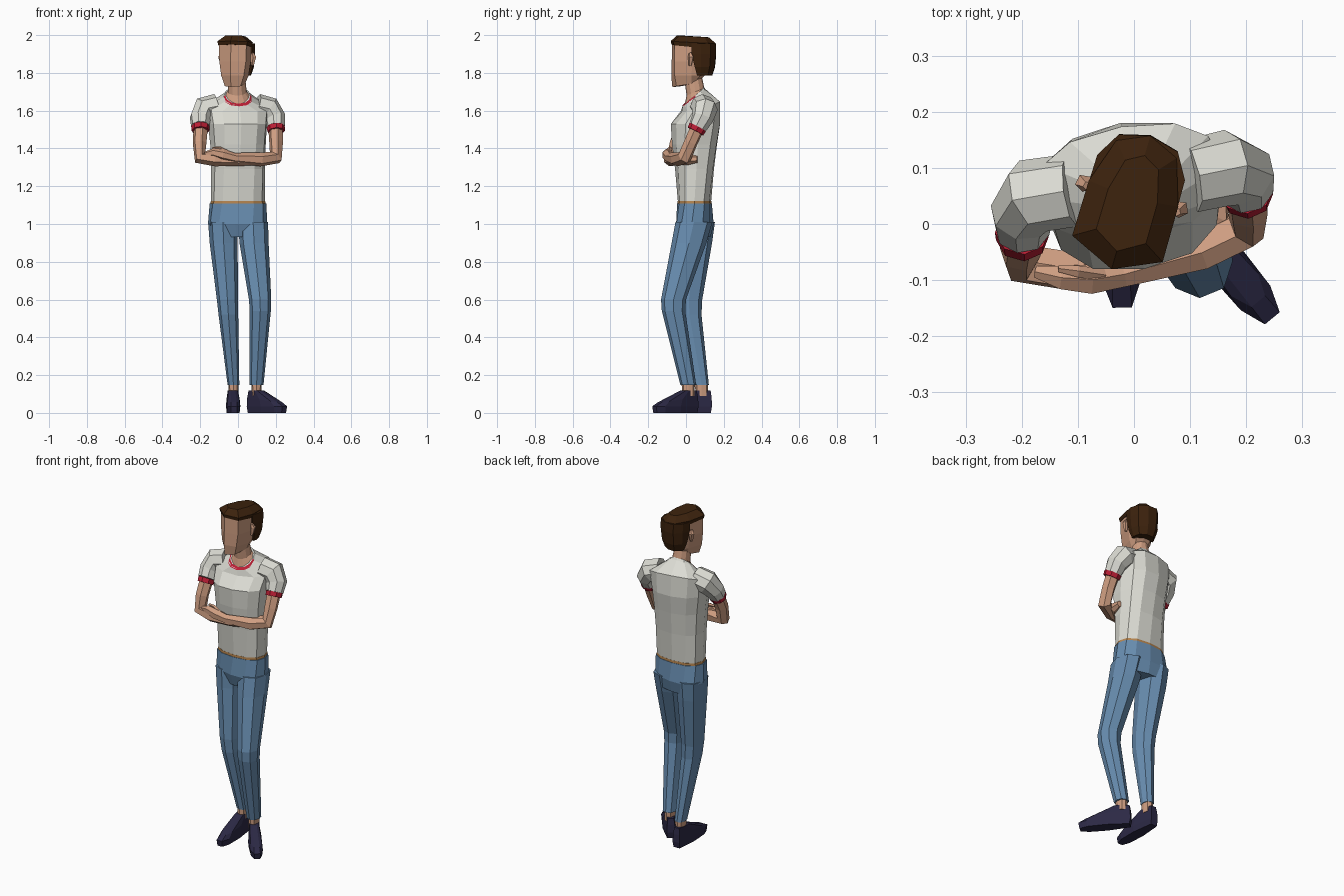
import bpy, bmesh, math
from mathutils import Vector, Matrix

if "Cube" in bpy.data.objects:
    bpy.data.objects.remove(bpy.data.objects["Cube"])


def mat(name, r, g, b):
    m = bpy.data.materials.new(name)
    m.diffuse_color = (r, g, b, 1)
    m.use_nodes = True
    m.node_tree.nodes["Principled BSDF"].inputs["Base Color"].default_value = m.diffuse_color
    return m


SHIRT = mat("shirt_white", .72, .72, .66)
RED = mat("trim_red", .50, .013, .035)
SKIN = mat("skin", .62, .34, .22)
HAIR = mat("hair_brown", .045, .016, .004)
JEANS = mat("jeans_blue", .14, .27, .44)
SHOE = mat("shoe_navy", .025, .022, .06)
BELT = mat("belt_tan", .48, .24, .08)


def loft(name, rings, mats, rule=None):
    """Skin a list of equal-length rings, cap both ends, flat shaded."""
    bm = bmesh.new()
    vs = [[bm.verts.new(p) for p in r] for r in rings]
    n = len(vs[0])
    for a, b in zip(vs, vs[1:]):
        for i in range(n):
            bm.faces.new((a[i], a[(i + 1) % n], b[(i + 1) % n], b[i]))
    bm.faces.new(vs[0][::-1])
    bm.faces.new(vs[-1])
    bmesh.ops.recalc_face_normals(bm, faces=bm.faces)
    if rule:
        for f in bm.faces:
            f.material_index = rule(f.calc_center_median())
    me = bpy.data.meshes.new(name)
    bm.to_mesh(me)
    bm.free()
    for m in mats:
        me.materials.append(m)
    ob = bpy.data.objects.new(name, me)
    bpy.context.collection.objects.link(ob)
    return ob


def ring(cx, cy, z, rx, ry, rot=0, tilt=0, n=12, p=.82):
    """Boxy horizontal ellipse; tilt raises the back and lowers the front."""
    out = []
    q = Matrix.Rotation(math.radians(rot), 2)
    for i in range(n):
        a = 2 * math.pi * i / n
        c, s = math.cos(a), math.sin(a)
        v = q @ Vector((rx * math.copysign(abs(c) ** p, c), ry * math.copysign(abs(s) ** p, s)))
        out.append(Vector((cx + v.x, cy + v.y, z + tilt * s)))
    return out


def tube(name, pts, m, n=6):
    """Tube along (x, y, z, radius) points, frame carried along the path."""
    P = [Vector(p[:3]) for p in pts]
    rings, prev, side = [], None, None
    for i, p in enumerate(P):
        t = (P[min(i + 1, len(P) - 1)] - P[max(i - 1, 0)]).normalized()
        if prev is None:
            side = t.orthogonal().normalized()
        else:
            side = prev.rotation_difference(t) @ side
        prev, up = t, t.cross(side)
        rings.append([p + pts[i][3] * (side * math.cos(a) + up * math.sin(a))
                      for a in (2 * math.pi * k / n for k in range(n))])
    return loft(name, rings, [m])


# Shirt body, turned slightly towards +x at the chest
loft("shirt_body", [
    ring(0, .045, 1.118, .143, .088),
    ring(0, .045, 1.29, .143, .103, 4),
    ring(0, .045, 1.42, .148, .12, 7),
    ring(-.003, .05, 1.53, .158, .132, 9),
    ring(-.005, .075, 1.622, .168, .1, 10, .03),
    ring(-.002, .042, 1.672, .075, .058, 6, .045)], [SHIRT])

# Collar trim, red only on the front
loft("collar", [
    ring(-.002, .042, 1.668, .078, .062, 6, .045),
    ring(-.002, .044, 1.682, .067, .05, 6, .045)], [SHIRT, RED],
    lambda c: 1 if c.y < .035 else 0)

# Neck
loft("neck", [
    ring(-.002, .044, 1.675, .068, .052, 6, .045, p=1),
    ring(-.004, .05, 1.70, .05, .047, 0, .02, p=1),
    ring(-.008, .035, 1.79, .045, .047, p=1)], [SKIN])

# Head and hair share one eight-point outline (side, forward)
OUT = [(0, .123), (.084, .086), (.083, -.015), (.056, -.097),
       (0, -.122), (-.056, -.097), (-.083, -.015), (-.084, .086)]
FWD, SIDE = Vector((-.28, -.96)), Vector((.96, -.28))


def head_ring(z, w, front, back, lift=0, shift=0):
    out = []
    for s, f in OUT:
        k = f * (front if f > 0 else back) + shift
        v = Vector((-.005, .04)) + SIDE * s * w + FWD * k
        out.append(Vector((v.x, v.y, z + lift * k)))
    return out


loft("head", [
    head_ring(1.742, .52, .95, .1, -.15),
    head_ring(1.785, .74, 1.0, .5),
    head_ring(1.86, .87, .98, .8),
    head_ring(1.95, .9, .96, .85),
    head_ring(1.97, .8, .9, .8)], [SKIN])
loft("hair_top", [
    head_ring(1.938, .93, .99, .98, .1),
    head_ring(1.962, 1.0, 1.02, 1.0, .05),
    head_ring(1.993, .55, .75, .7, .06)], [HAIR])
loft("hair_back", [
    head_ring(1.785, .72, .15, .42, 0, -.05),
    head_ring(1.83, .9, .3, .5, 0, -.055),
    head_ring(1.90, .97, .5, .56, 0, -.055),
    head_ring(1.955, .98, .5, .55, 0, -.055)], [HAIR])
for label, sg in (("right", 1), ("left", -1)):
    e = Vector((-.005, .04)) + SIDE * sg * .083 + FWD * -.005
    tube("ear_" + label, [(e.x, e.y, 1.838, .008), (e.x + sg * .006, e.y + .005, 1.885, .016),
                          (e.x, e.y, 1.905, .008)], SKIN, 5)

# Sleeves with red cuffs: shoulder, middle, cuff start, cuff end
SLEEVES = {
    "right": [(.10, .085, 1.625, .065), (.165, .1, 1.607, .068), (.196, .088, 1.56, .058),
              (.2, .062, 1.513, .049), (.202, .05, 1.49, .046)],
    "left": [(-.11, .06, 1.625, .065), (-.18, .05, 1.607, .068), (-.2, .018, 1.56, .057),
             (-.199, -.012, 1.517, .049), (-.199, -.026, 1.493, .047)]}
for label, pts in SLEEVES.items():
    tube("sleeve_" + label, pts[:4], SHIRT, 8)
    tube("cuff_" + label, pts[3:], RED, 8)

# Crossed arms, upper arm to finger tips
tube("arm_right", [(.198, .065, 1.52, .039), (.202, .025, 1.43, .037), (.2, -.008, 1.352, .038),
                   (.12, -.048, 1.342, .037), (-.02, -.088, 1.35, .027), (-.08, -.098, 1.366, .03),
                   (-.13, -.095, 1.378, .024), (-.175, -.085, 1.37, .012)], SKIN)
tube("arm_left", [(-.197, -.012, 1.52, .039), (-.203, -.05, 1.43, .037), (-.2, -.07, 1.35, .037),
                  (-.12, -.083, 1.342, .037), (0, -.075, 1.335, .028), (.09, -.045, 1.34, .03),
                  (.145, .015, 1.342, .029), (.15, .06, 1.342, .018)], SKIN)
tube("thumb_right", [(-.055, -.092, 1.378, .012), (-.1, -.085, 1.4, .011),
                     (-.135, -.08, 1.402, .006)], SKIN, 5)

# Belt and jeans
loft("belt", [ring(0, .045, 1.098, .146, .09), ring(0, .045, 1.122, .144, .089)], [BELT])
loft("jeans_hips", [
    ring(-.002, .05, .93, .125, .08, -6),
    ring(-.002, .047, 1.0, .158, .1, -6),
    ring(0, .045, 1.108, .15, .092)], [JEANS])
LEGS = {
    "left": [(-.08, .055, 1.01, .078, .098), (-.076, .048, .9, .074, .09),
             (-.056, .016, .6, .056, .07), (-.051, .018, .52, .052, .064),
             (-.024, .083, .148, .031, .038)],
    "right": [(.08, .042, 1.01, .079, .098), (.085, .016, .9, .077, .092),
              (.117, -.066, .6, .059, .066), (.118, -.066, .54, .056, .062),
              (.098, .012, .148, .037, .042)]}
for label, rows in LEGS.items():
    loft("jeans_leg_" + label, [ring(*r, n=8, p=.9) for r in rows], [JEANS])
    x, y = rows[-1][:2]
    loft("ankle_" + label, [ring(x, y, .09, .025, .033, n=8), ring(x, y, .16, .027, .035, n=8)], [SKIN])


def shoe(name, x, y, dx, dy):
    """Stacked sole outlines; the upper ones pull back towards the ankle."""
    f = Vector((dx, dy)).normalized()
    s = Vector((-f.y, f.x))

    def outline(z, toe, heel, w, drop=0):
        half = [(toe, .45), (toe * .8, .9), (toe * .35, 1), (heel, .6)]
        pts = [(u, w * k) for u, k in half] + [(u, -w * k) for u, k in half[::-1]]
        return [Vector((x + f.x * u + s.x * v, y + f.y * u + s.y * v, z - drop * max(u, 0)))
                for u, v in pts]
    loft(name, [outline(0, .228, -.046, .034), outline(.035, .234, -.052, .038),
                outline(.08, .195, -.05, .035, .12), outline(.118, .045, -.045, .027)], [SHOE])


shoe("shoe_left", -.028, .085, .03, -1)
shoe("shoe_right", .097, .012, .64, -.77)
